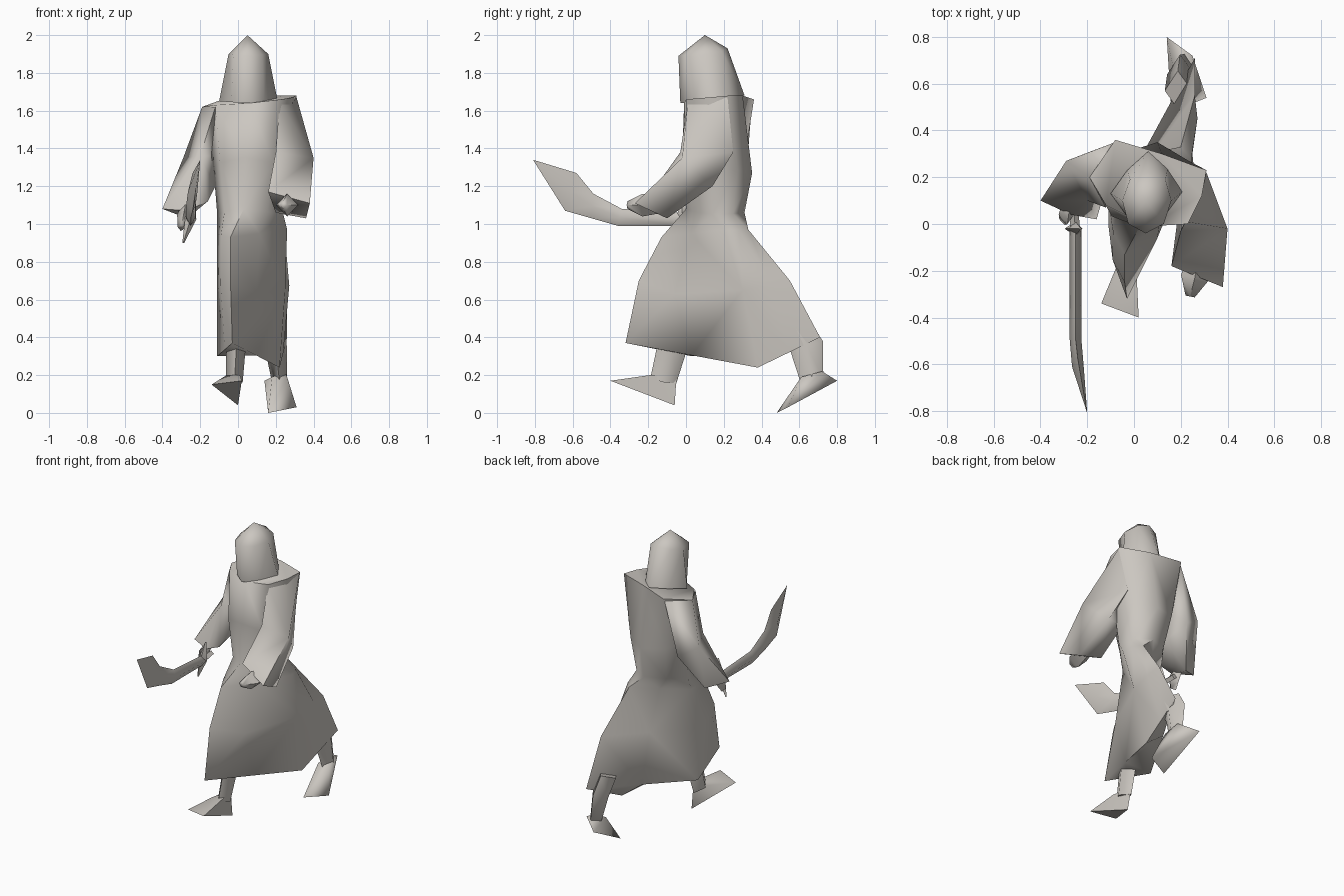
import bpy
import bmesh
import math
from mathutils import Vector

default_cube = bpy.data.objects.get("Cube")
if default_cube:
    bpy.data.objects.remove(default_cube, do_unlink=True)

# One stone-like colour for the whole figure
stone = bpy.data.materials.new("warm_grey_stone")
stone.use_nodes = True
colour = (0.6, 0.57, 0.53, 1)
stone.diffuse_color = colour
stone.node_tree.nodes["Principled BSDF"].inputs["Base Color"].default_value = colour


def finish(name, bm):
    """Turn a bmesh into a smooth shaded object."""
    bmesh.ops.remove_doubles(bm, verts=bm.verts, dist=0.001)
    bmesh.ops.triangulate(bm, faces=bm.faces)
    bmesh.ops.recalc_face_normals(bm, faces=bm.faces)
    mesh = bpy.data.meshes.new(name)
    bm.to_mesh(mesh)
    bm.free()
    mesh.materials.append(stone)
    obj = bpy.data.objects.new(name, mesh)
    bpy.context.collection.objects.link(obj)
    bpy.ops.object.select_all(action="DESELECT")
    obj.select_set(True)
    bpy.context.view_layer.objects.active = obj
    bpy.ops.object.shade_smooth_by_angle(angle=math.radians(80))
    return obj


def loft(name, rings):
    """Skin a row of matching rings and close both ends."""
    bm = bmesh.new()
    rows = [[bm.verts.new(point) for point in ring] for ring in rings]
    for lower, upper in zip(rows, rows[1:]):
        for i in range(len(lower)):
            j = (i + 1) % len(lower)
            bm.faces.new((lower[i], lower[j], upper[j], upper[i]))
    bm.faces.new(rows[0])
    bm.faces.new(rows[-1])
    return finish(name, bm)


def hull(name, points):
    """Wrap a few corner points in a convex skin."""
    bm = bmesh.new()
    for point in points:
        bm.verts.new(point)
    result = bmesh.ops.convex_hull(bm, input=bm.verts)
    loose = {v for v in result["geom_interior"] if isinstance(v, bmesh.types.BMVert)}
    bmesh.ops.delete(bm, geom=list(loose), context="VERTS")
    return finish(name, bm)


def limb(name, stations, flatten=0.65):
    """Four-sided tube through (centre, radius) stations, narrowed sideways."""
    path = [Vector(centre) for centre, radius in stations]
    along = (path[-1] - path[0]).normalized()
    side = along.cross(Vector((0, 1, 0) if abs(along.z) > abs(along.y) else (0, 0, 1)))
    side.normalize()
    depth = along.cross(side)
    rings = []
    for centre, (_, radius) in zip(path, stations):
        across = side * radius * flatten
        rings.append([centre + across, centre + depth * radius,
                      centre - across, centre - depth * radius])
    return loft(name, rings)


def octagon(corners, bulge):
    """Add a pushed-out point between each pair of ring corners."""
    corners = [Vector(c) for c in corners]
    middle = sum(corners, Vector()) / len(corners)
    ring = []
    for i, corner in enumerate(corners):
        half = (corner + corners[(i + 1) % len(corners)]) / 2
        pushed = middle + (half - middle) * bulge
        pushed.z = half.z
        ring += [corner, pushed]
    return ring


# Robe: rings of front, left, back and right corners, from hem to shoulders
hem = octagon([(-0.03, -0.32, 0.37), (0.22, 0.38, 0.24),
               (0.26, 0.71, 0.4), (-0.11, 0.03, 0.3)], 1)
knee = octagon([(-0.04, -0.25, 0.7), (0.25, 0.3, 0.65),
                (0.26, 0.55, 0.7), (-0.11, 0, 0.65)], 1.1)
knee[1] = Vector((0.1, -0.06, 0.63))
hip = octagon([(-0.04, -0.13, 0.93), (0.26, 0.2, 0.97),
               (0.2, 0.33, 0.97), (-0.11, 0.1, 0.95)], 1.1)
waist = octagon([(0.03, 0, 1.08), (0.24, 0.14, 1.05),
                 (0.1, 0.31, 1.06), (-0.11, 0.14, 1.05)], 1.3)
chest = octagon([(0.04, -0.02, 1.35), (0.26, 0.12, 1.3),
                 (0.1, 0.35, 1.27), (-0.13, 0.16, 1.3)], 1.45)
# The shoulders are broad at the back, so every corner is placed
shoulders = [(0.06, -0.01, 1.64), (0.23, 0, 1.66), (0.29, 0.12, 1.67), (0.31, 0.23, 1.68),
             (0.12, 0.3, 1.68), (-0.08, 0.36, 1.66), (-0.19, 0.2, 1.62), (-0.12, 0.08, 1.63)]
loft("robe", [hem, knee, hip, waist, chest, shoulders])

# Hood: rounded rings closing to a peak
loft("hood", [
    octagon([(0.05, -0.03, 1.64), (0.21, 0.14, 1.65),
             (0.06, 0.31, 1.68), (-0.1, 0.13, 1.65)], 1.12),
    octagon([(0.05, -0.04, 1.89), (0.16, 0.1, 1.9),
             (0.06, 0.22, 1.93), (-0.05, 0.1, 1.9)], 1.45),
    [(0.05, 0.1, 2)] * 8,
])

# Sleeves: shoulder, elbow and cuff rings of front, outer, back and inner corners
loft("right_sleeve", [
    [(-0.12, 0.07, 1.62), (-0.19, 0.2, 1.62), (-0.08, 0.35, 1.65), (-0.08, 0.24, 1.36)],
    [(-0.2, 0.1, 1.36), (-0.29, 0.27, 1.35), (-0.16, 0.32, 1.27), (-0.12, 0.16, 1.2)],
    [(-0.27, 0.04, 1.07), (-0.4, 0.1, 1.08), (-0.27, 0.18, 1.03), (-0.16, 0.02, 1.12)],
])
loft("left_sleeve", [
    [(0.22, 0.01, 1.65), (0.31, 0.22, 1.67), (0.26, 0.25, 1.38), (0.2, 0.14, 1.38)],
    [(0.2, -0.03, 1.38), (0.4, -0.02, 1.35), (0.32, 0.14, 1.2), (0.2, 0.13, 1.2)],
    [(0.16, -0.18, 1.17), (0.38, -0.27, 1.11), (0.36, -0.1, 1.03), (0.2, -0.08, 1.06)],
])

# Hands
limb("left_hand", [((0.28, -0.12, 1.1), 0.04), ((0.26, -0.23, 1.1), 0.06),
                   ((0.24, -0.31, 1.1), 0.02)], flatten=1)
limb("right_hand", [((-0.28, 0.1, 1.09), 0.04), ((-0.29, 0.04, 1.04), 0.05),
                    ((-0.3, 0.02, 0.98), 0.03)])

# Legs and feet
limb("right_leg", [((-0.02, -0.12, 0.17), 0.07), ((-0.01, -0.07, 0.36), 0.08),
                   ((0.03, -0.06, 0.46), 0.05)])
hull("right_foot", [(-0.14, -0.34, 0.15), (0.02, -0.4, 0.17), (0, -0.06, 0.04),
                    (-0.06, -0.19, 0.2), (0.01, -0.19, 0.2), (-0.02, -0.05, 0.2)])
limb("left_leg", [((0.22, 0.67, 0.16), 0.06), ((0.2, 0.64, 0.35), 0.09),
                  ((0.19, 0.57, 0.46), 0.09)])
hull("left_foot", [(0.16, 0.48, 0), (0.31, 0.54, 0.03), (0.14, 0.8, 0.17),
                   (0.18, 0.61, 0.19), (0.26, 0.61, 0.19), (0.25, 0.72, 0.22)])

# Curved blade: upper and lower edge points with a thin ridge between them
blade = []
for x, upper, lower in [
    (-0.25, (-0.02, 1.06), (-0.02, 0.99)),
    (-0.25, (-0.34, 1.08), (-0.36, 0.99)),
    (-0.25, (-0.49, 1.16), (-0.5, 1.03)),
    (-0.24, (-0.58, 1.27), (-0.64, 1.07)),
    (-0.2, (-0.81, 1.34), (-0.81, 1.34)),
]:
    top, bottom = Vector((x, *upper)), Vector((x, *lower))
    ridge = Vector((0.025 if top != bottom else 0, 0, 0))
    centre = (top + bottom) / 2
    blade.append([top, centre + ridge, bottom, centre - ridge])
loft("blade", blade)

# Guard and grip
limb("guard", [((-0.29, -0.02, 0.9), 0.005), ((-0.25, -0.02, 1.03), 0.03),
               ((-0.23, -0.02, 1.15), 0.005)], flatten=1)
limb("grip", [((-0.26, 0.08, 1.03), 0.02), ((-0.25, -0.03, 1.02), 0.02)], flatten=1)
